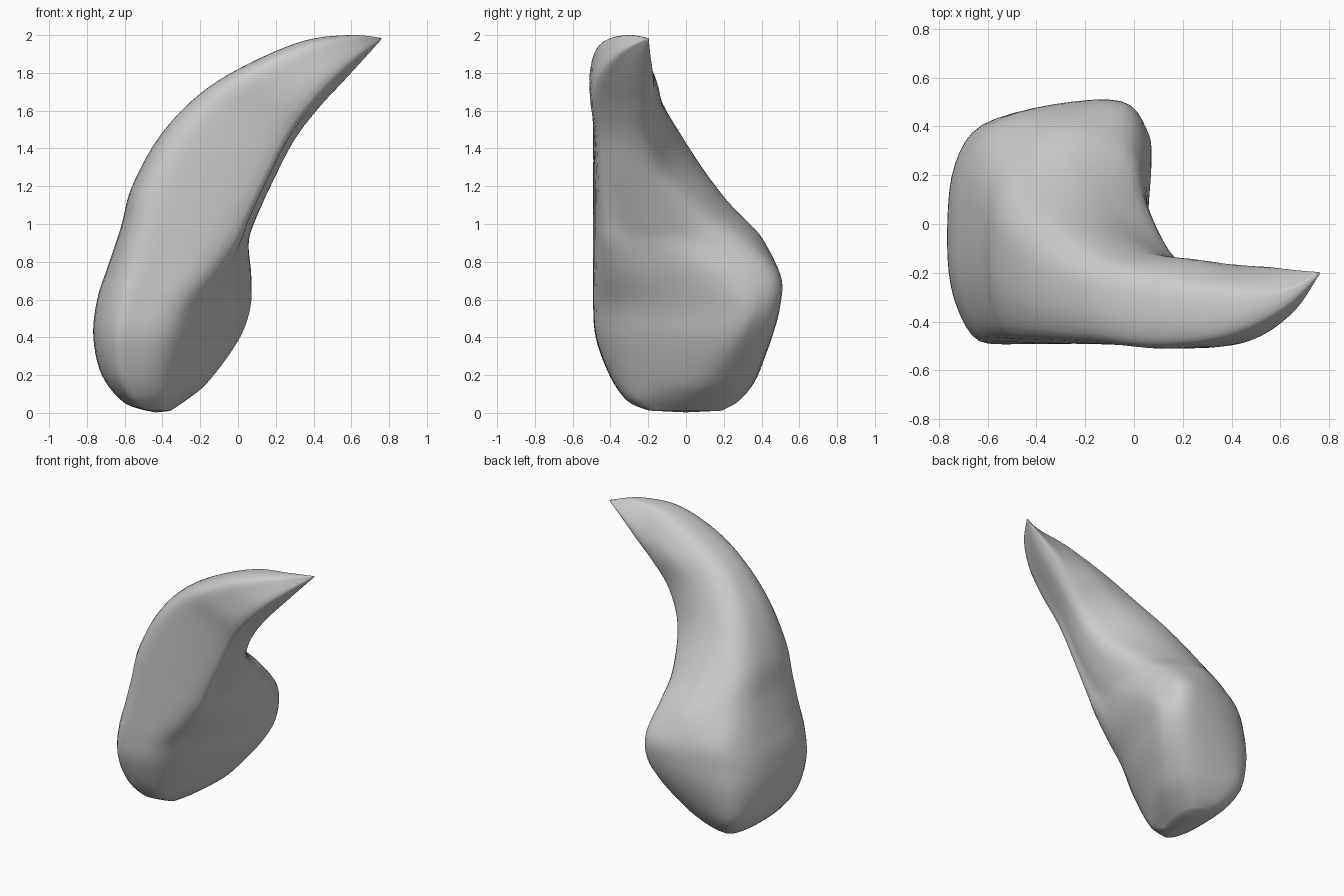
import bpy, bmesh
from mathutils import Vector

if "Cube" in bpy.data.objects:
    bpy.data.objects.remove(bpy.data.objects["Cube"])

# Tilted cross-sections from base to tip:
# left x, left z, right x, right z, front y, front-corner u, right y, back-right y, back-left y
ROWS = [
    (-0.50, .015, -0.36, .01, -.20, .70, .00, .17, .18),
    (-0.61, .06, -0.26, .08, -.31, .62, .02, .24, .27),
    (-0.72, .20, -0.16, .17, -.40, .58, .07, .32, .36),
    (-0.765, .40, -.01, .38, -.475, .56, .19, .43, .40),
    (-0.745, .60, .055, .55, -.49, .60, .26, .49, .41),
    (-0.69, .77, .065, .72, -.49, .73, .16, .49, .40),
    (-0.62, .98, .055, .90, -.49, .88, -.06, .34, .29),
    (-0.56, 1.20, .09, 1.02, -.49, .90, -.20, .15, .16),
    (-0.41, 1.47, .19, 1.24, -.49, .90, -.29, -.08, .00),
    (-0.20, 1.69, .30, 1.45, -.495, .89, -.30, -.165, -.13),
    (.05, 1.845, .43, 1.62, -.51, .86, -.29, -.17, -.19),
    (.35, 1.97, .56, 1.76, -.47, .82, -.28, -.175, -.24),
    (.60, 2.0, .68, 1.89, -.355, .80, -.25, -.19, -.255),
    (.76, 1.985, .757, 1.975, -.21, .70, -.203, -.197, -.197),
]


def ring(row):
    lx, lz, rx, rz, yf, uf, yr, br, bl = row
    d = bl - yf
    bulge = .10 if .8 < lz < 1.9 else .04
    pts = [(0, yf + .55 * d), (.02, yf + .25 * d), (.13, yf + .03 * d), (.5 * uf, yf),
           (uf, yf + .05 * d), (uf + .56 * (1 - uf), yf + .47 * (yr - yf)),
           (1, yr), (.98, yr + .6 * (br - yr)), (.85, br),
           (.5, .5 * (br + bl) + bulge * d), (.18, bl), (.04, yf + .82 * d)]
    return [Vector((lx + u * (rx - lx), y, lz + u * (rz - lz))) for u, y in pts]


def spline(p, closed, steps):
    """Catmull-Rom sampling through the given points."""
    n, out = len(p), []
    for i in range(n if closed else n - 1):
        a, b, c, e = [p[j % n] if closed else p[min(max(j, 0), n - 1)]
                      for j in (i - 1, i, i + 1, i + 2)]
        for s in range(steps):
            t = s / steps
            out.append(.5 * (2 * b + (c - a) * t + (2 * a - 5 * b + 4 * c - e) * t * t
                             + (3 * b - a - 3 * c + e) * t ** 3))
    if not closed:
        out.append(p[-1].copy())
    return out


# Loft the rings into one closed horn
rings = [spline(ring(r), True, 4) for r in ROWS]
lines = [spline([r[k] for r in rings], False, 5) for k in range(len(rings[0]))]
bm = bmesh.new()
grid = [[bm.verts.new(v) for v in line] for line in lines]
n, m = len(grid), len(grid[0])
for i in range(n):
    j = (i + 1) % n
    for k in range(m - 1):
        bm.faces.new((grid[i][k], grid[j][k], grid[j][k + 1], grid[i][k + 1]))

# Rounded base and pointed tip
for k, drop in ((0, -.01), (m - 1, 0)):
    loop = [grid[i][k] for i in range(n)]
    mid = bm.verts.new(sum((v.co for v in loop), Vector()) / n + Vector((0, 0, drop)))
    for i in range(n):
        bm.faces.new((loop[i], loop[(i + 1) % n], mid))
bmesh.ops.recalc_face_normals(bm, faces=bm.faces)
for f in bm.faces:
    f.smooth = True

mesh = bpy.data.meshes.new("curved_horn")
bm.to_mesh(mesh)
bm.free()
horn = bpy.data.objects.new("curved_horn", mesh)
bpy.context.collection.objects.link(horn)
